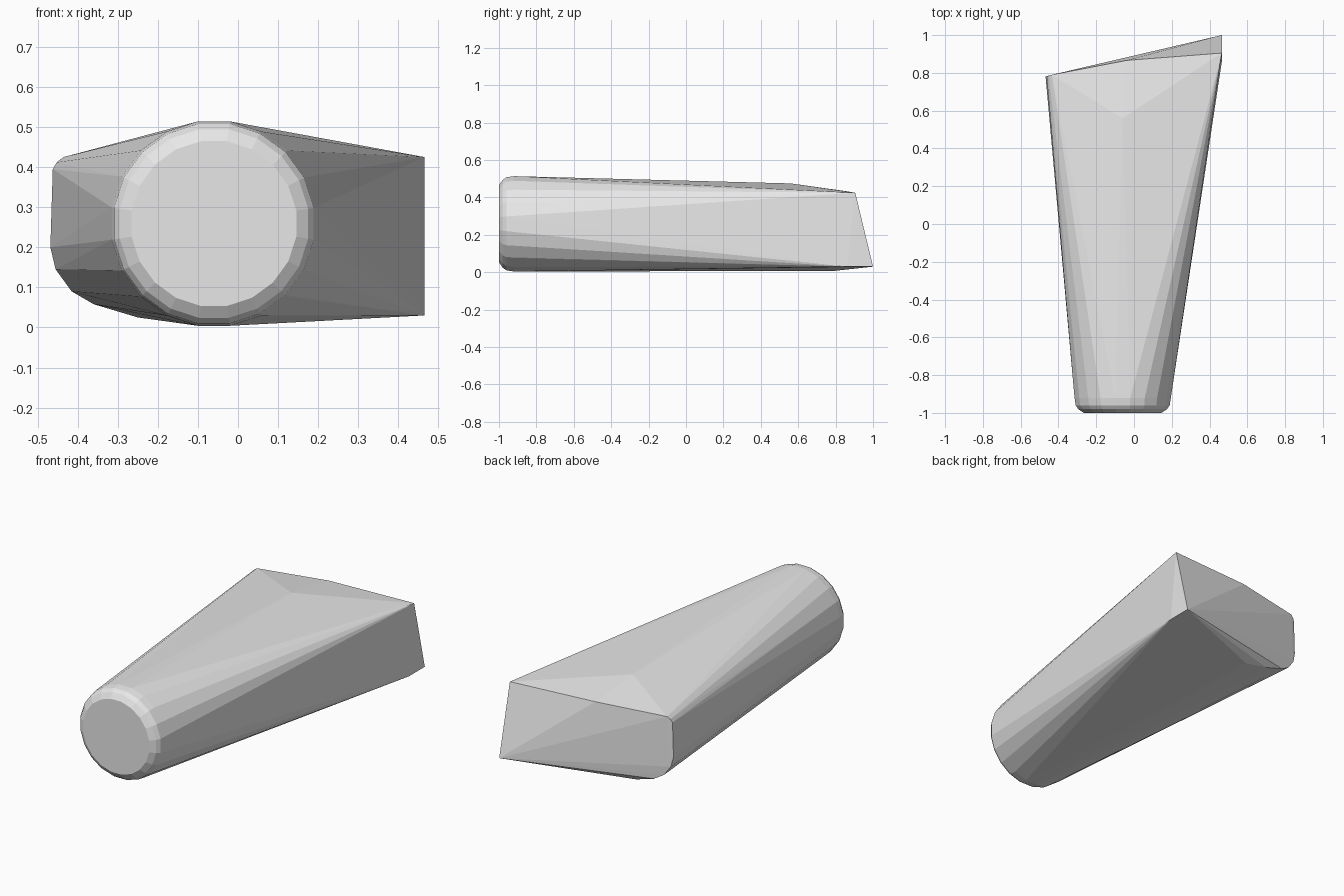
import bpy, bmesh, math

if "Cube" in bpy.data.objects:
    bpy.data.objects.remove(bpy.data.objects["Cube"])

grey = bpy.data.materials.new("light_grey")
grey.diffuse_color = (0.8, 0.8, 0.8, 1)
grey.use_nodes = True
grey.node_tree.nodes["Principled BSDF"].inputs["Base Color"].default_value = grey.diffuse_color

points = []

# Round nose: bevelled rings of (y, radius) around a common axis
SIDES, CX, CZ = 20, -0.06, 0.259
for y, r in [(-1.0, 0.208), (-0.98, 0.238), (-0.96, 0.252), (-0.92, 0.258)]:
    for i in range(SIDES):
        a = 2 * math.pi * (i + 0.5) / SIDES
        points.append((CX + r * math.cos(a), y, CZ + r * math.sin(a)))

# Sharp slanted corner at the back right
points += [(0.465, 1.0, 0.03), (0.465, 0.905, 0.425), (0.465, 0.86, 0.03)]

# Rounded corner at the back left, running down into the belly
points += [(-0.435, 0.79, 0.425), (-0.452, 0.785, 0.412), (-0.462, 0.78, 0.395),
           (-0.468, 0.78, 0.2), (-0.455, 0.785, 0.145), (-0.415, 0.79, 0.09),
           (-0.36, 0.80, 0.058), (-0.25, 0.80, 0.025), (-0.12, 0.79, 0.007)]

# Low ridge on the top
points += [(-0.06, 0.56, 0.475), (-0.04, 0.866, 0.432)]

# Skin the tapered body over the sections
bm = bmesh.new()
for p in points:
    bm.verts.new(p)
hull = bmesh.ops.convex_hull(bm, input=bm.verts[:])
loose = [v for v in bm.verts if not v.link_faces]
bmesh.ops.delete(bm, geom=loose, context='VERTS')
bmesh.ops.dissolve_limit(bm, angle_limit=math.radians(0.5),
                         verts=bm.verts[:], edges=bm.edges[:])
bmesh.ops.recalc_face_normals(bm, faces=bm.faces[:])
mesh = bpy.data.meshes.new("tapered_body")
bm.to_mesh(mesh)
bm.free()
mesh.materials.append(grey)
body = bpy.data.objects.new("tapered_body", mesh)
bpy.context.collection.objects.link(body)
